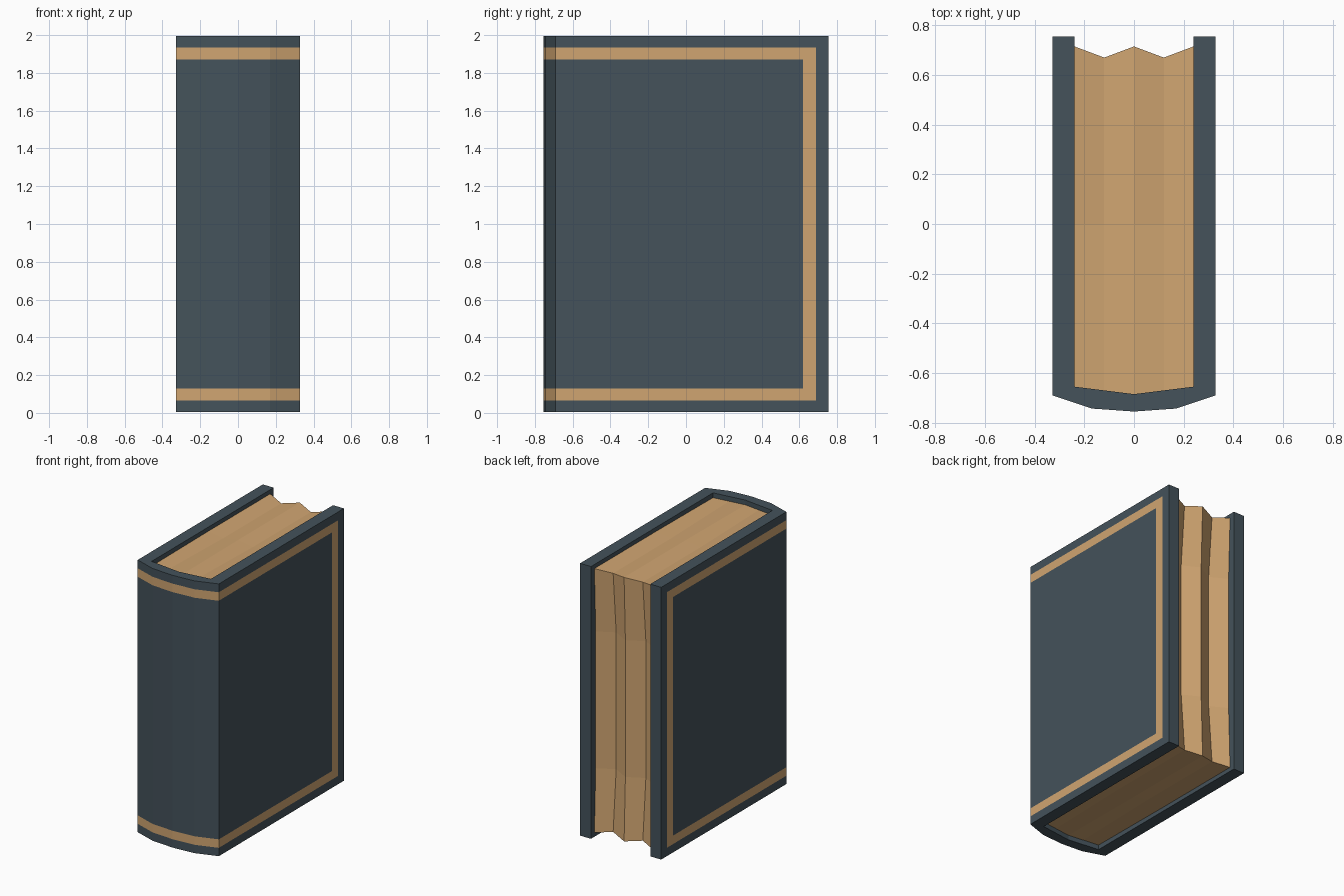
import bpy, bmesh

if "Cube" in bpy.data.objects:
    bpy.data.objects.remove(bpy.data.objects["Cube"])


def material(name, rgb):
    m = bpy.data.materials.new(name)
    m.diffuse_color = (*rgb, 1)
    m.use_nodes = True
    m.node_tree.nodes["Principled BSDF"].inputs["Base Color"].default_value = m.diffuse_color
    return m


slate = material("slate blue cover", (0.058, 0.085, 0.104))
tan = material("warm tan paper", (0.630, 0.376, 0.165))


def add_object(name, bm, mats):
    bmesh.ops.recalc_face_normals(bm, faces=bm.faces[:])
    mesh = bpy.data.meshes.new(name)
    bm.to_mesh(mesh)
    bm.free()
    for m in mats:
        mesh.materials.append(m)
    obj = bpy.data.objects.new(name, mesh)
    bpy.context.collection.objects.link(obj)
    return obj


# Cover: U-shaped profile with a rounded spine, extruded upwards
half = [(0.24, 0.755), (0.328, 0.755), (0.328, -0.69), (0.17, -0.743)]
inner = [(0.24, -0.655)]
profile = half + [(0, -0.755)] + [(-x, y) for x, y in reversed(half)]
profile += [(-x, y) for x, y in inner] + [(0, -0.685)] + inner
bm = bmesh.new()
base = bm.faces.new([bm.verts.new((x, y, 0.005)) for x, y in profile])
ext = bmesh.ops.extrude_face_region(bm, geom=[base])
top = [v for v in ext["geom"] if isinstance(v, bmesh.types.BMVert)]
bmesh.ops.translate(bm, verts=top, vec=(0, 0, 1.99))

# Cut the outlines of the painted border into the cover
cuts = [((0, 0, z), (0, 0, 1)) for z in (0.066, 0.128, 1.872, 1.934)]
cuts += [((0, y, 0), (0, 1, 0)) for y in (0.62, 0.688)]
for co, no in cuts:
    bmesh.ops.bisect_plane(bm, geom=bm.verts[:] + bm.edges[:] + bm.faces[:],
                           plane_co=co, plane_no=no)
bmesh.ops.recalc_face_normals(bm, faces=bm.faces[:])
for f in bm.faces:
    c, n = f.calc_center_median(), f.normal
    outside = (abs(n.x) > 0.9 and abs(c.x) > 0.3) or (n.y < -0.5 and c.y < -0.66)
    in_frame = 0.066 < c.z < 1.934 and c.y < 0.688
    in_panel = 0.128 < c.z < 1.872 and c.y < 0.62
    f.material_index = int(outside and in_frame and not in_panel)
add_object("book_cover", bm, [slate, tan])

# Page block: pleated columns, with two grooves running around the edges
columns = [(-0.24, -0.655, 0), (-0.12, -0.67, 1), (0, -0.685, 0),
           (0.12, -0.67, 1), (0.24, -0.655, 0)]
bm = bmesh.new()
rings = []
for x, spine_y, groove in columns:
    lo, hi = 0.035 + 0.02 * groove, 1.965 - 0.02 * groove
    corner, middle = 0.715 - 0.045 * groove, 0.70 - 0.065 * groove
    outline = [(spine_y, 0.04), (0, lo), (corner, lo), (middle, 0.5),
               (middle, 1.5), (corner, hi), (0, hi), (spine_y, 1.96)]
    rings.append([bm.verts.new((x, y, z)) for y, z in outline])
for a, b in zip(rings, rings[1:]):
    for i in range(len(a)):
        j = (i + 1) % len(a)
        bm.faces.new((a[i], a[j], b[j], b[i]))
for ring in (rings[0], rings[-1]):
    bm.faces.new(ring)
add_object("page_block", bm, [tan])
